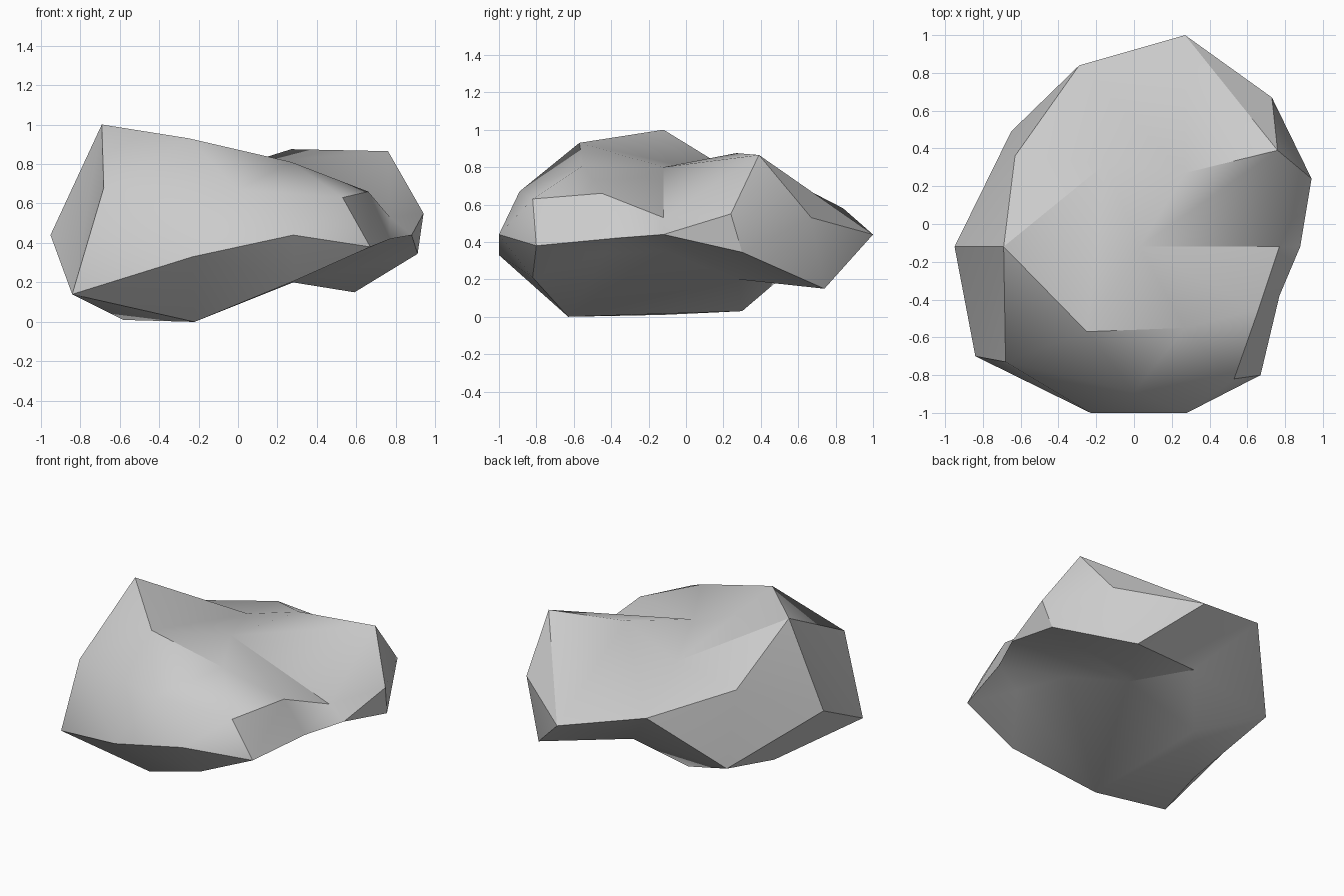
import bpy
import bmesh
import math

cube = bpy.data.objects.get("Cube")
if cube:
    bpy.data.objects.remove(cube, do_unlink=True)

# Shoulder: the upper outline, counter-clockwise from the front right corner
shoulder = [
    (-.68, -.73, .68), (0, -.89, .67), (.53, -.82, .63), (.66, -.45, .66),
    (.77, -.12, .53), (.94, .24, .55), (.73, .67, .53), (.27, 1, .44),
    (-.29, .84, .58), (-.63, .36, .68), (-.69, -.12, 1)]

# Waist: the lower outline, point for point below the shoulder
waist = [
    (-.84, -.7, .14), (-.23, -1, .33), (.28, -1, .44), (.67, -.8, .38),
    (.77, -.38, .42), (.88, -.12, .44), (.91, .3, .345), (.59, .74, .15),
    (0, .57, .26), (-.65, .49, .2), (-.95, -.12, .44)]

# Crown: two ridges with a notch between them
front_peak, front_end = (-.25, -.57, .93), (.27, -.55, .81)
notch = (.03, -.12, .8)
back_end, back_peak = (.76, .39, .865), (.27, .27, .875)
saddle = (-.15, .32, .73)

# Base: three feet, the sloping front belly and the hollow on the left side
front_foot, side_foot, back_foot = (-.22, -.63, 0), (-.58, -.12, .01), (-.23, .3, .03)
belly = (.29, -.82, .21)
hollow_front, hollow_mid, hollow_back = (.58, -.43, .34), (.44, -.12, .35), (.28, .28, .2)


def make_material(name, colour):
    material = bpy.data.materials.new(name)
    material.use_nodes = True
    material.diffuse_color = colour
    material.node_tree.nodes["Principled BSDF"].inputs["Base Color"].default_value = colour
    return material


class Surface:
    """Collects triangles that share corners lying at the same position."""

    def __init__(self):
        self.bm = bmesh.new()
        self.corners = {}

    def corner(self, point):
        if point not in self.corners:
            self.corners[point] = self.bm.verts.new(point)
        return self.corners[point]

    def triangle(self, *points):
        if len(set(points)) == len(points):
            self.bm.faces.new([self.corner(p) for p in points])

    def band(self, outer, inner):
        # Skin two closed rings; repeated points collapse to single triangles
        for i in range(len(outer)):
            j = (i + 1) % len(outer)
            self.triangle(outer[i], outer[j], inner[j])
            self.triangle(outer[i], inner[j], inner[i])

    def fan(self, centre, *rim):
        for first, second in zip(rim, rim[1:]):
            self.triangle(centre, first, second)

    def finish(self, name, material):
        bmesh.ops.recalc_face_normals(self.bm, faces=self.bm.faces)
        mesh = bpy.data.meshes.new(name)
        self.bm.to_mesh(mesh)
        self.bm.free()
        mesh.materials.append(material)
        obj = bpy.data.objects.new(name, mesh)
        bpy.context.collection.objects.link(obj)
        return obj


rock = Surface()

# Sides
rock.band(shoulder, waist)

# Top
rock.band(shoulder, [
    front_peak, front_peak, front_end, front_end, notch, back_end,
    back_end, back_end, back_peak, saddle, saddle])
rock.fan(notch, back_end, back_peak, saddle, front_peak, front_end)

# Underside
rock.band(waist + waist[:1], [
    front_foot, front_foot, belly, belly, hollow_front, hollow_mid,
    hollow_back, hollow_back, hollow_back, back_foot, side_foot, side_foot])
rock.fan(front_foot, belly, hollow_front, hollow_mid, hollow_back, back_foot, side_foot)

# Stone finish: soft facets with crisp ridges
stone = rock.finish("rock", make_material("stone_grey", (.6, .6, .6, 1)))
bpy.ops.object.select_all(action="DESELECT")
stone.select_set(True)
bpy.context.view_layer.objects.active = stone
bpy.ops.object.shade_smooth_by_angle(angle=math.radians(30))
